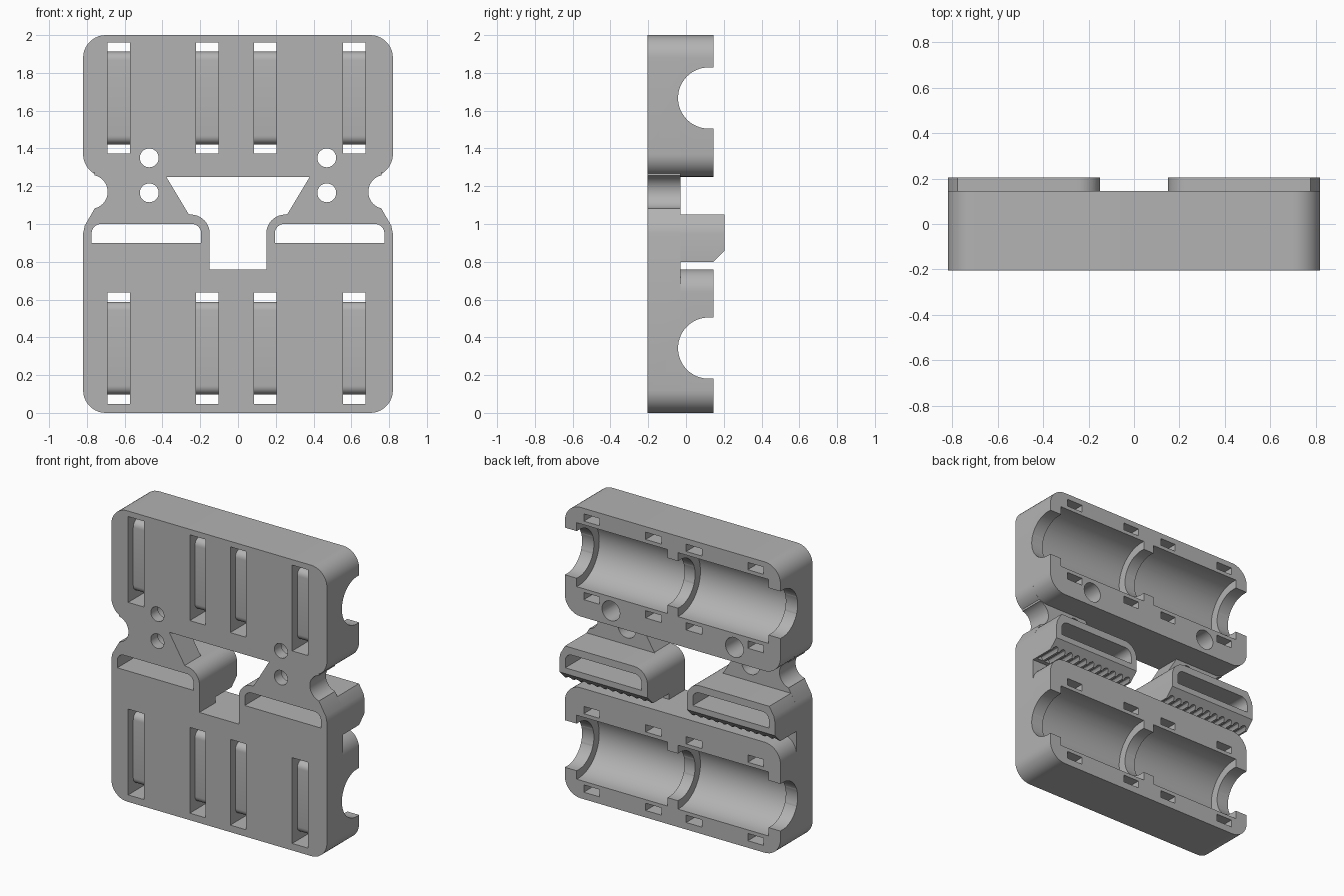
import bpy, bmesh
from math import pi, cos, sin, radians

old = bpy.data.objects.get("Cube")
if old:
    bpy.data.objects.remove(old, do_unlink=True)

FRONT, STEP, BACK, CLIP_BACK = -0.205, -0.03, 0.145, 0.205
HALF_W, ROUND = 0.82, 0.12
BAY_Z = (0.343, 1.667)

grey = bpy.data.materials.new("plain grey")
grey.use_nodes = True
grey.diffuse_color = (0.45, 0.45, 0.45, 1)
grey.node_tree.nodes["Principled BSDF"].inputs["Base Color"].default_value = (0.45, 0.45, 0.45, 1)


def arc(u, v, r, a0, a1, n=10):
    """Points on an arc, angles in degrees."""
    angles = [radians(a0 + (a1 - a0) * i / n) for i in range(n + 1)]
    return [(u + r * cos(a), v + r * sin(a)) for a in angles]


def mirrored(pts):
    return [(-u, v) for u, v in pts]


def prism(name, pts, axis, a, b):
    """Extrude an (x, z) profile along y, or a (y, z) profile along x."""
    bm = bmesh.new()
    place = (lambda u, v: (u, a, v)) if axis == "y" else (lambda u, v: (a, u, v))
    face = bm.faces.new([bm.verts.new(place(u, v)) for u, v in pts])
    new = bmesh.ops.extrude_face_region(bm, geom=[face])["geom"]
    move = (0, b - a, 0) if axis == "y" else (b - a, 0, 0)
    bmesh.ops.translate(bm, vec=move, verts=[g for g in new if isinstance(g, bmesh.types.BMVert)])
    bmesh.ops.recalc_face_normals(bm, faces=bm.faces)
    mesh = bpy.data.meshes.new(name)
    bm.to_mesh(mesh)
    bm.free()
    mesh.materials.append(grey)
    obj = bpy.data.objects.new(name, mesh)
    bpy.context.scene.collection.objects.link(obj)
    return obj


def combine(target, tool, operation):
    """Apply a boolean and discard the tool object."""
    mod = target.modifiers.new("bool", "BOOLEAN")
    mod.operation, mod.object, mod.solver = operation, tool, "EXACT"
    bpy.context.view_layer.objects.active = target
    bpy.ops.object.modifier_apply(modifier=mod.name)
    bpy.data.objects.remove(tool, do_unlink=True)


def rounded_block(name, z0, z1):
    w, r = HALF_W - ROUND, ROUND
    pts = (arc(w, z0 + r, r, -90, 0) + arc(w, z1 - r, r, 0, 90)
           + arc(-w, z1 - r, r, 90, 180) + arc(-w, z0 + r, r, 180, 270))
    return prism(name, pts, "y", STEP, BACK)


# Front plate with a narrowed waist
w = HALF_W - ROUND
side = (arc(w, ROUND, ROUND, -90, 0) + [(0.82, 0.95), (0.812, 0.99), (0.76, 1.08), (0.76, 1.276)]
        + arc(w, 1.25 + ROUND, ROUND, -58, 0) + arc(w, 2 - ROUND, ROUND, 0, 90))
body = prism("holder_body", side + mirrored(side)[::-1], "y", FRONT, STEP)

# Upper and lower bay blocks
combine(body, rounded_block("upper_block", 1.25, 2.0), "UNION")
combine(body, rounded_block("lower_block", 0.0, 0.76), "UNION")

# Hanging clips with a bevelled, toothed underside
clip_side = [(0.15, 0.80), (0.82, 0.80), (0.82, 0.95), (0.812, 0.99), (0.777, 1.05)] + arc(0.25, 0.95, 0.1, 90, 180)
bevel = [(0.145, 0.79), (0.135, 0.79), (0.215, 0.87), (0.25, 0.87), (0.25, 0.79)]
for s in (1, -1):
    pts = clip_side if s > 0 else mirrored(clip_side)
    clip = prism("clip", pts, "y", STEP, CLIP_BACK)
    combine(clip, prism("bevel_cut", bevel, "x", -1, 1), "DIFFERENCE")
    for i in range(11):
        x = s * (0.185 + i * 0.06)
        groove = arc(x, 0.80, 0.022, 0, 360, 12)[:-1]
        combine(clip, prism("tooth_cut", groove, "y", 0.0, 0.3), "DIFFERENCE")
    combine(body, clip, "UNION")

# Central opening: funnel above a square-bottomed channel
half = [(0.15, 0.76)] + arc(0.25, 0.95, 0.1, 180, 90) + [(0.262, 1.053), (0.38, 1.25)]
combine(body, prism("opening_cut", half + mirrored(half)[::-1], "y", -0.4, 0.4), "DIFFERENCE")

# Strap slots, side bites and stepped screw holes
slot = [(0.195, 0.90), (0.775, 0.90)] + arc(0.725, 0.95, 0.05, 0, 90) + arc(0.245, 0.95, 0.05, 90, 180)
for s in (1, -1):
    cuts = [(slot if s > 0 else mirrored(slot), -0.4),
            (arc(s * 0.78, 1.17, 0.09, 0, 360, 48)[:-1], -0.4)]
    for z in (1.35, 1.165):
        cuts.append((arc(s * 0.47, z, 0.05, 0, 360, 32)[:-1], -0.4))
        cuts.append((arc(s * 0.47, z, 0.068, 0, 360, 32)[:-1], -0.13))
    for pts, start in cuts:
        end = STEP if pts is cuts[1][0] else 0.4
        combine(body, prism("hole_cut", pts, "y", start, end), "DIFFERENCE")


def trough(z, r):
    """U-shaped profile open towards the back."""
    return [(0.3, z + r)] + arc(0.12, z, r, 90, 270, 32) + [(0.3, z - r)]


for z in BAY_Z:
    # Two wide cell bays and a narrower passage through all walls
    for x0, x1 in ((-0.73, -0.04), (0.04, 0.73)):
        combine(body, prism("bay_cut", trough(z, 0.22), "x", x0, x1), "DIFFERENCE")
    combine(body, prism("passage_cut", trough(z, 0.162), "x", -1, 1), "DIFFERENCE")

    # Tie channels: front recess over a rounded bar, open at both ends
    inner, outer, r = 0.245, 0.295, 0.045
    tie = ([(-0.3, z - outer), (0.3, z - outer), (0.3, z - inner)]
           + arc(-0.15 + r, z - inner + r, r, 270, 180, 6)
           + arc(-0.15 + r, z + inner - r, r, 180, 90, 6)
           + [(0.3, z + inner), (0.3, z + outer), (-0.3, z + outer)])
    for x in (-0.632, -0.163, 0.145, 0.616):
        combine(body, prism("tie_cut", tie, "x", x - 0.06, x + 0.06), "DIFFERENCE")

# Smooth curved walls, sharp edges kept
bpy.ops.object.select_all(action="DESELECT")
body.select_set(True)
bpy.context.view_layer.objects.active = body
bpy.ops.object.shade_smooth_by_angle(angle=radians(30))
